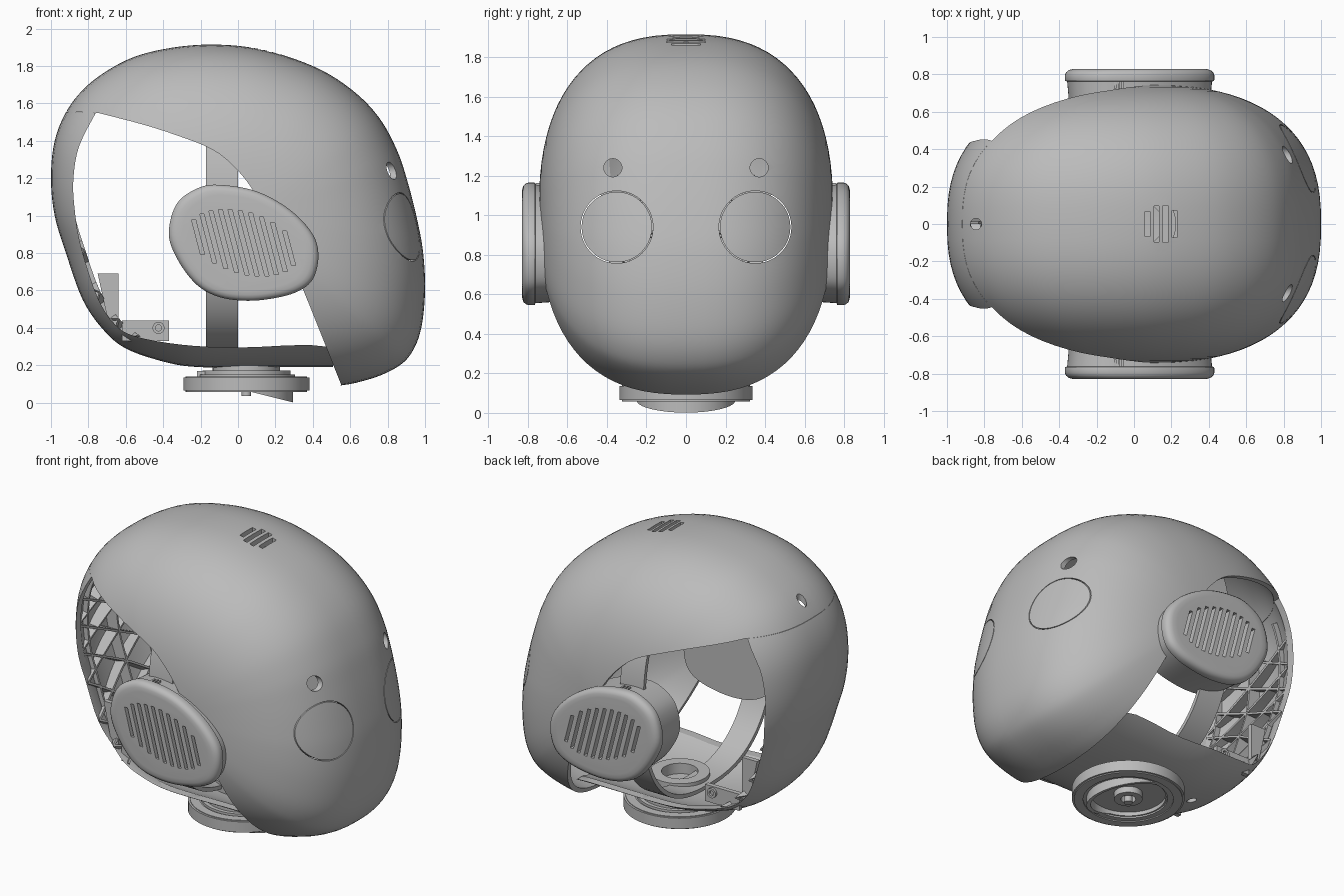
import bpy, bmesh, math
from mathutils import Vector

cube = bpy.data.objects.get("Cube")
if cube:
    bpy.data.objects.remove(cube, do_unlink=True)

GREY = (0.5, 0.5, 0.5, 1)
mat = bpy.data.materials.new("shell grey")
mat.use_nodes = True
mat.diffuse_color = GREY
mat.node_tree.nodes["Principled BSDF"].inputs["Base Color"].default_value = GREY

CX, CZ, WIDTH, POWER = 0.05, 1.0, 0.745, 2.5


# ---------- helpers ----------
def make(name, bm):
    bmesh.ops.recalc_face_normals(bm, faces=bm.faces)
    me = bpy.data.meshes.new(name)
    bm.to_mesh(me)
    bm.free()
    ob = bpy.data.objects.new(name, me)
    bpy.context.collection.objects.link(ob)
    me.materials.append(mat)
    return ob


def spline(pts, u):
    """Point on a closed Catmull-Rom curve; u counts control points."""
    i, n = math.floor(u), len(pts)
    t = u - i
    a, b, c, d = (Vector(pts[(i + k) % n]) for k in (-1, 0, 1, 2))
    return 0.5 * (2 * b + (c - a) * t + (2 * a - 5 * b + 4 * c - d) * t * t
                  + (3 * b - a - 3 * c + d) * t ** 3)


def smooth_loop(pts, sub=5):
    return [spline(pts, k / sub) for k in range(len(pts) * sub)]


def loft(name, rings):
    """Join closed rings of 3D points and cap both ends."""
    bm = bmesh.new()
    vs = [[bm.verts.new(p) for p in r] for r in rings]
    n = len(vs[0])
    for a, b in zip(vs, vs[1:]):
        for i in range(n):
            bm.faces.new((a[i], a[(i + 1) % n], b[(i + 1) % n], b[i]))
    bm.faces.new(vs[0])
    bm.faces.new(vs[-1])
    return make(name, bm)


AXES = {"x": lambda p, q, d: (d, p, q), "y": lambda p, q, d: (p, d, q),
        "z": lambda p, q, d: (p, q, d)}


def extrude(name, polys, lo, hi, axis="y"):
    """Prisms from flat outlines along one axis."""
    bm = bmesh.new()
    for poly in polys:
        a, b = ([bm.verts.new(AXES[axis](p[0], p[1], d)) for p in poly] for d in (lo, hi))
        bm.faces.new(a)
        bm.faces.new(b)
        for i in range(len(a)):
            j = (i + 1) % len(a)
            bm.faces.new((a[i], a[j], b[j], b[i]))
    return make(name, bm)


def circle(c, r, n=40):
    return [(c[0] + r * math.cos(2 * math.pi * k / n),
             c[1] + r * math.sin(2 * math.pi * k / n)) for k in range(n)]


def tube(name, c, ro, ri, lo, hi, axis="z", n=64, slant=0):
    """Hollow cylinder, optionally with a slanted low end."""
    bm = bmesh.new()
    rings = []
    for r, d in ((ro, lo), (ro, hi), (ri, hi), (ri, lo)):
        s = slant if d == lo else 0
        rings.append([bm.verts.new(AXES[axis](p, q, d - s * max(0, p)))
                      for p, q in circle(c, r, n)])
    for k in range(4):
        a, b = rings[k], rings[(k + 1) % 4]
        for i in range(n):
            j = (i + 1) % n
            bm.faces.new((a[i], a[j], b[j], b[i]))
    return make(name, bm)


def finish(ob, cutters=(), thick=0, angle=30):
    """Solidify, cut, bake the result and shade it."""
    if thick:
        m = ob.modifiers.new("wall", "SOLIDIFY")
        m.thickness, m.offset = thick, -1
    for c in cutters:
        m = ob.modifiers.new("cut", "BOOLEAN")
        m.operation, m.solver, m.object = "DIFFERENCE", "EXACT", c
    bpy.context.view_layer.update()
    me = bpy.data.meshes.new_from_object(ob.evaluated_get(bpy.context.evaluated_depsgraph_get()))
    ob.modifiers.clear()
    ob.data = me
    for c in cutters:
        bpy.data.objects.remove(c, do_unlink=True)
    bpy.ops.object.select_all(action="DESELECT")
    ob.select_set(True)
    bpy.context.view_layer.objects.active = ob
    bpy.ops.object.shade_smooth_by_angle(angle=math.radians(angle))
    return ob


# ---------- head shell ----------
back = [(-.4, .22), (-.6, .29), (-.72, .39), (-.83, .55), (-.92, .8), (-.98, 1), (-1, 1.2),
        (-.98, 1.4), (-.91, 1.57), (-.79, 1.71), (-.6, 1.83), (-.4, 1.89), (-.15, 1.915),
        (.12, 1.89), (.4, 1.8), (.6, 1.68), (.75, 1.53), (.85, 1.35), (.91, 1.17), (.96, .97),
        (.99, .8), (1, .6), (.98, .4), (.93, .27), (.85, .19)]
mask_profile = [(.5, .09), (.2, .12), (-.2, .16)] + back + [(.7, .125)]
panel_profile = [(.5, .19), (.2, .19), (-.2, .19)] + back + [(.7, .18)]


def shrink(y):
    return (1 - min(1, abs(y) / WIDTH) ** POWER) ** (1 / POWER)


def head(name, profile):
    loop, rows, rings = smooth_loop(profile), 44, []
    for k in range(1, rows):
        a = -math.pi / 2 + math.pi * k / rows
        y = math.copysign(WIDTH * abs(math.sin(a)) ** (2 / POWER), a)
        s = math.cos(a) ** (2 / POWER)
        rings.append([(CX + (p.x - CX) * s, y, CZ + (p.y - CZ) * s) for p in loop])
    return loft(name, rings)


upper_edge = [(-.75, 1.55), (-.5, 1.485), (-.3, 1.42), (-.15, 1.36), (-.05, 1.29), (.05, 1.18),
              (.15, 1.02), (.25, .82), (.35, .6), (.55, .1)]
lower_edge = [(-.76, 1.55), (-.85, 1.37), (-.88, 1.2), (-.875, 1.05), (-.85, .88), (-.8, .7),
              (-.74, .54), (-.66, .42), (-.55, .355), (-.3, .31), (0, .295), (.47, .3), (.5, .15)]


def soften(pts):
    p = [pts[0]] + pts + [pts[-1]]
    return [spline(p, 1 + k / 4) for k in range(4 * (len(pts) - 1))] + [Vector(pts[-1])]


mask_cut = extrude("mask_cut", [[(-1.3, 1.57)] + soften(upper_edge) + [(.5, -.3), (-1.3, -.3)]], -1, 1)
panel_cut = extrude("panel_cut", [[(-1.3, 1.565)] + soften(lower_edge)
                                  + [(.5, -.2), (1.4, -.2), (1.4, 2.2), (-1.3, 2.2)]], -1, 1)
holes = [extrude("eye_holes", [circle((s * .37, 1.24), .046) for s in (-1, 1)], .5, 1.3, "x")]
holes += [tube("eye_groove", (s * .35, .94), .183, .178, .5, 1.3, "x") for s in (-1, 1)]
vents = []
for x in (.07, .118, .166, .214):
    h = math.sqrt(.1 ** 2 - (x - .145) ** 2)
    vents.append([(x - .012, -h), (x + .016, -h), (x + .016, h), (x - .012, h)])
holes.append(extrude("vents", vents, 1.6, 2.1, "z"))
holes.append(extrude("rear_screw_hole", [circle((-.845, 0), .03, 24)], 1.4, 2, "z"))
finish(head("face_shell", mask_profile), [mask_cut] + holes, .03)
low_hole = extrude("low_hole", [circle((-.45, 0), .03, 24)], 0, .5, "z")
finish(head("back_panel", panel_profile), [panel_cut, low_hole], .03)

# ---------- lattice of ribs inside the back panel ----------
bm = bmesh.new()


def rib(u0, y0, u1, y1, steps=10):
    last = None
    for k in range(steps + 1):
        t = k / steps
        p, y = spline(panel_profile, u0 + (u1 - u0) * t), y0 + (y1 - y0) * t
        pair = [bm.verts.new((CX + (p.x - CX) * s, y, CZ + (p.y - CZ) * s))
                for s in (shrink(y) - .015, min(.895, shrink(y) - .02))]
        if last:
            bm.faces.new((last[0], last[1], pair[1], pair[0]))
        last = pair


for y in (-.3, 0, .3):
    rib(4, y, 10.7, y, 30)
for u in range(4, 10):
    for s in (-1, 1):
        rib(u, s * .39, u + 1, 0)
        rib(u, 0, u + 1, s * .39)
finish(make("panel_ribs", bm), thick=.014)

# ---------- ear pods ----------
egg = smooth_loop([(-.37, .9), (-.33, 1.06), (-.22, 1.145), (-.1, 1.165), (.1, 1.13), (.28, 1.03),
                   (.4, .9), (.43, .78), (.4, .66), (.32, .595), (.2, .56), (.05, .545),
                   (-.1, .565), (-.22, .63), (-.32, .76)])
for side, label in ((-1, "right"), (1, "left")):
    def pod(name, layers):
        return loft(name, [[(.03 + (p.x - .03) * s, side * y, .855 + (p.y - .855) * s)
                            for p in egg] for y, s in layers])
    finish(pod(label + "_ear_cup", [(.55, .93), (.68, .95), (.768, .97)]))
    slots = []
    for k in range(10):
        c = (k - 4.5) * .054
        h = .175 * math.sqrt(1 - (c / .285) ** 2)
        x, z, lean = .03 + c, .855 - c * .12, .26
        slots.append([(x - lean * h - .011, z + h), (x - lean * h + .011, z + h),
                      (x + lean * h + .011, z - h), (x + lean * h - .011, z - h)])
    slot_cut = extrude("slot_cut", slots, *sorted((side * .785, side * .9)))
    cap = pod(label + "_ear_cap", [(.762, .97), (.765, .995), (.775, 1), (.795, 1), (.81, .985),
                                   (.822, .95), (.828, .9), (.83, .82)])
    finish(cap, [slot_cut])
    # small slots on top of the cup
    marks = [[(x - .006, .725), (x + .006, .725), (x + .006, .762), (x - .006, .762)]
             for x in (-.1, -.08, -.06)]
    extrude(label + "_ear_mark", [[(p, side * q) for p, q in m] for m in marks], 1.12, 1.162, "z")

# ---------- inner side strap ----------
rows = []
for k in range(61):
    a = math.radians(-210 + 240 * k / 60)
    c, s = math.cos(a), math.sin(a)
    f = (abs(c) ** POWER + abs(s) ** POWER) ** (-1 / POWER)
    rows.append([(x, c * f * r, CZ + s * f * (r + .07))
                 for x, r in ((-.17, .69), (0, .69), (0, .665), (-.17, .665))])
finish(loft("inner_strap", rows))

# ---------- rear brackets with screws ----------
for side, label in ((-1, "right"), (1, "left")):
    y = sorted((side * .3, side * .33))
    extrude(label + "_bracket", [[(-.62, .33), (-.37, .33), (-.37, .44), (-.62, .44)]], *y)
    extrude(label + "_gusset", [[(-.75, .69), (-.64, .69), (-.64, .4), (-.7, .46)]], *y)
    finish(tube(label + "_screw", (-.425, .4), .032, .016, *sorted((side * .29, side * .345)),
                axis="y", n=24))

# ---------- neck mount ----------
NECK = (.045, 0)
for name, ro, ri, lo, hi, slant in (("neck_flange", .337, .235, .065, .135, 0),
                                    ("neck_flange_lip", .325, .27, .058, .14, 0),
                                    ("neck_web", .26, .06, .1, .15, 0),
                                    ("neck_collar", .235, .15, .135, .172, 0),
                                    ("neck_upper_ring", .18, .11, .16, .29, 0),
                                    ("neck_hub", .085, .045, .06, .15, 0),
                                    ("neck_skirt", .25, .225, .075, .11, .25)):
    finish(tube(name, NECK, ro, ri, lo, hi, slant=slant))
finish(extrude("neck_pin", [circle(NECK, .025, 20)], .035, .15, "z"))
extrude("neck_clip", [[(-.22, .14), (-.12, .14), (-.12, .17), (-.22, .17)]], -.08, .08)
